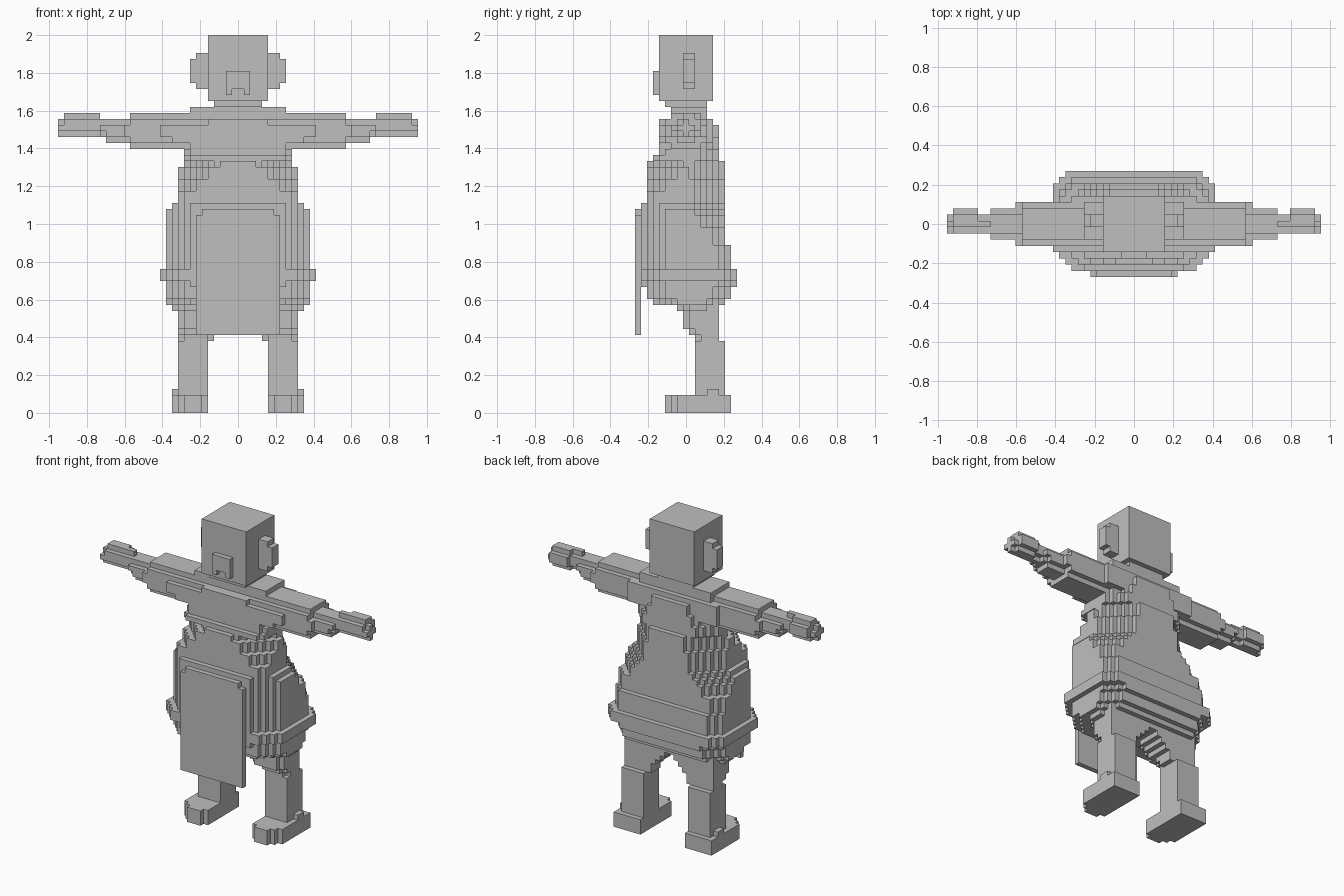
import bpy, bmesh
from mathutils import Vector

if "Cube" in bpy.data.objects:
    bpy.data.objects.remove(bpy.data.objects["Cube"])

U = 2 / 63            # edge length of one block
parts = {}            # part name -> set of block cells
taken = set()         # every filled cell, so parts never overlap


def box(part, x0, x1, j0, j1, k0, k1):
    """Fill a range of cells (x across, j front to back, k up)."""
    cells = parts.setdefault(part, set())
    for x in range(x0, x1):
        for j in range(j0, j1):
            for k in range(k0, k1):
                if (x, j, k) not in taken:
                    taken.add((x, j, k))
                    cells.add((x, j, k))


def pair(part, x0, x1, *r):
    """Same box on both sides of the body."""
    box("left_" + part, x0, x1, *r)
    box("right_" + part, -x1, -x0, *r)


# Apron panel
box("apron", -7, 7, 0, 1, 13, 33)
box("apron", -6, 6, 0, 1, 33, 34)

# Head with inset neck row
box("head", -5, 5, 4, 13, 52, 63)
box("head", -4, 4, 5, 12, 51, 52)

# Arched nose
box("nose", -2, 2, 3, 4, 54, 57)
pair("nostril", 1, 2, 3, 4, 53, 54)

# Ears
pair("ear", 5, 7, 8, 10, 54, 60)
pair("ear", 7, 8, 8, 10, 55, 59)

# Torso: (bottom, top, half width, front, back, front chamfer, back chamfer)
for k0, k1, hw, jf, jb, cf, cb in [
    (17, 18, 11, 7, 14, 2, 2),
    (18, 19, 12, 3, 15, 4, 3),
    (19, 21, 12, 2, 16, 3, 3),
    (21, 22, 12, 1, 17, 4, 3),
    (22, 24, 13, 1, 17, 3, 2),
    (24, 28, 12, 1, 16, 4, 2),
    (28, 31, 12, 1, 15, 4, 2),
    (31, 33, 12, 1, 15, 4, 4),
    (33, 34, 12, 1, 15, 4, 5),
    (34, 35, 11, 1, 15, 3, 5),
    (35, 37, 10, 2, 15, 1, 5),
    (37, 39, 10, 2, 15, 3, 5),
    (39, 41, 10, 2, 15, 5, 6),
    (41, 42, 9, 2, 15, 6, 5),
    (42, 43, 9, 3, 14, 1, 3),
    (43, 44, 9, 4, 14, 1, 3),
    (44, 46, 8, 4, 14, 0, 3),
    (46, 48, 7, 4, 14, 0, 3),
    (48, 49, 5, 4, 13, 0, 0),
]:
    for j in range(jf, jb):
        w = hw - max(0, cf - (j - jf), cb - (jb - 1 - j))
        box("torso", -w, w, j, j + 1, k0, k1)
box("torso", -8, 8, 6, 12, 44, 51)

# Arms: (inner, outer, front, back, bottom, top), with cut corners
for x0, x1, j0, j1, k0, k1 in [
    (0, 16, 5, 12, 44, 50),
    (16, 18, 5, 12, 44, 50),
    (18, 22, 6, 11, 45, 49),
    (22, 23, 6, 11, 46, 49),
    (23, 25, 7, 10, 46, 50),
    (25, 29, 7, 11, 46, 50),
    (29, 30, 7, 10, 46, 49),
]:
    pair("arm", x0, x1, j0, j1, k0 + 1, k1 - 1)
    pair("arm", x0, x1, j0 + 1, j1 - 1, k0, k1)
# Shoulder and upper arm swell
pair("arm", 0, 11, 4, 5, 45, 48)
pair("arm", 11, 13, 4, 5, 46, 48)
pair("arm", 0, 10, 12, 13, 45, 49)
pair("arm", 18, 19, 5, 12, 46, 48)

# Legs: stepped thighs narrowing to square shins
for k, inner, outer, j0 in [(17, 0, 10, 7), (16, 1, 10, 8), (15, 2, 10, 8),
                            (14, 3, 10, 8), (13, 4, 10, 9), (12, 4, 10, 10)]:
    pair("leg", inner, outer, j0 + 1, 14, k, k + 1)
    pair("leg", inner + 1, outer - 1, j0, j0 + 1, k, k + 1)
pair("leg", 5, 10, 10, 15, 4, 12)

# Feet with stepped toes and raised heel
pair("foot", 5, 11, 7, 16, 0, 3)
pair("foot", 5, 10, 6, 7, 0, 3)
pair("foot", 6, 9, 5, 6, 0, 3)
pair("foot", 5, 11, 12, 14, 3, 4)
pair("foot", 5, 10, 10, 15, 3, 4)

# Build one mesh per part from exposed block faces, merged where flat
grey = bpy.data.materials.new("stone grey")
grey.diffuse_color = (0.52, 0.52, 0.52, 1)
grey.use_nodes = True
grey.node_tree.nodes["Principled BSDF"].inputs["Base Color"].default_value = grey.diffuse_color

for name, cells in parts.items():
    bm = bmesh.new()
    verts = {}

    def vert(p):
        if p not in verts:
            verts[p] = bm.verts.new(Vector((p[0], p[1] - 8.5, p[2])) * U)
        return verts[p]

    for c in cells:
        for axis in range(3):
            for side in (0, 1):
                n = list(c)
                n[axis] += 2 * side - 1
                if tuple(n) in taken:
                    continue
                a, b = (axis + 1) % 3, (axis + 2) % 3
                ring = []
                for da, db in ((0, 0), (1, 0), (1, 1), (0, 1)):
                    p = list(c)
                    p[axis] += side
                    p[a] += da
                    p[b] += db
                    ring.append(vert(tuple(p)))
                bm.faces.new(ring if side else ring[::-1])
    bmesh.ops.dissolve_limit(bm, angle_limit=0.01, verts=bm.verts[:], edges=bm.edges[:])
    mesh = bpy.data.meshes.new(name)
    bm.to_mesh(mesh)
    bm.free()
    mesh.materials.append(grey)
    bpy.context.collection.objects.link(bpy.data.objects.new(name, mesh))
